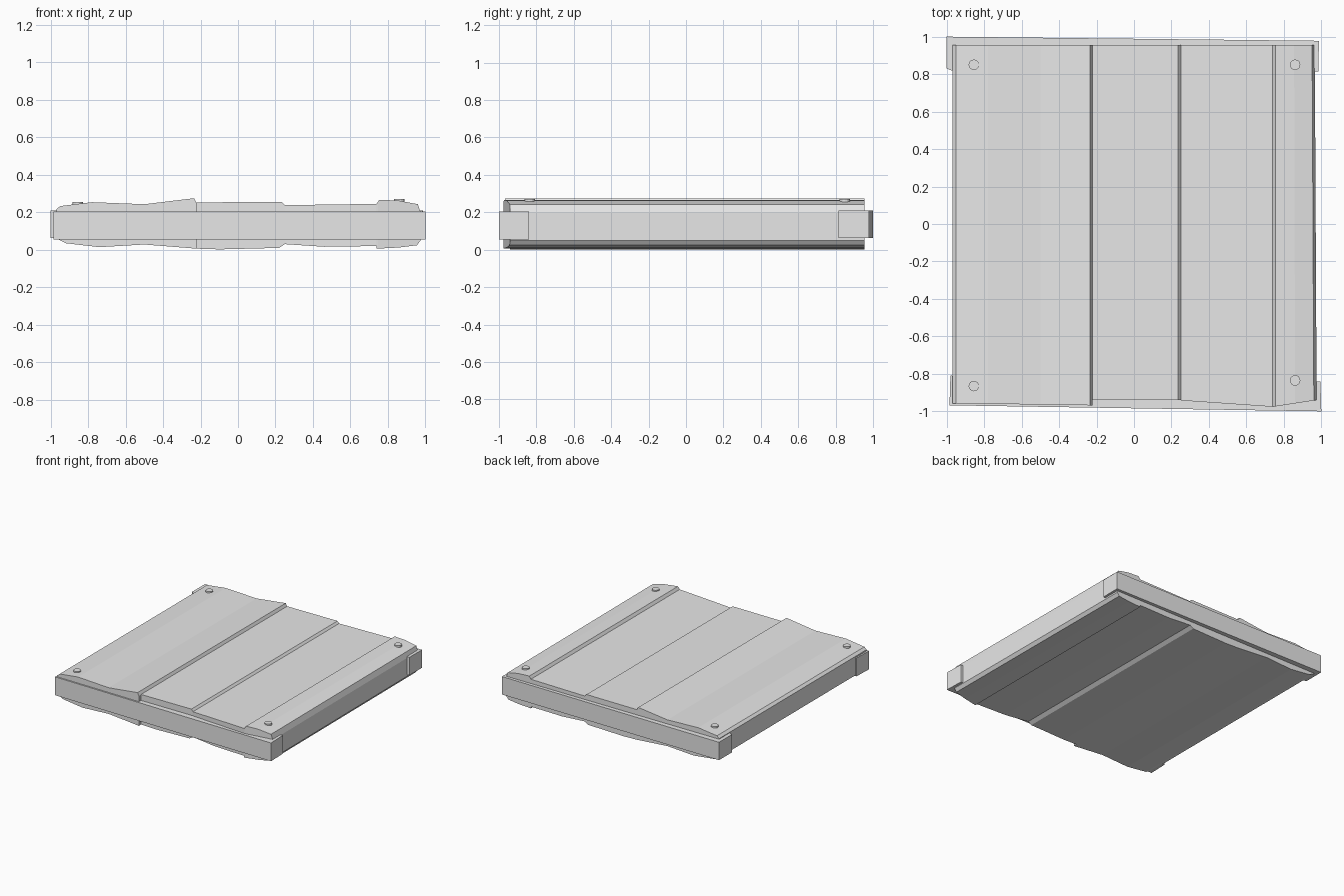
import bpy, bmesh

cube = bpy.data.objects.get("Cube")
if cube:
    bpy.data.objects.remove(cube, do_unlink=True)

grey = bpy.data.materials.new("plain_grey")
grey.use_nodes = True
grey.diffuse_color = (0.8, 0.8, 0.8, 1)
grey.node_tree.nodes["Principled BSDF"].inputs["Base Color"].default_value = (0.8, 0.8, 0.8, 1)


def loft(name, start, end):
    """Solid between two matching loops of points."""
    bm = bmesh.new()
    a = [bm.verts.new(p) for p in start]
    b = [bm.verts.new(p) for p in end]
    bm.faces.new(a)
    bm.faces.new(b)
    for i in range(len(a)):
        j = (i + 1) % len(a)
        bm.faces.new((a[i], a[j], b[j], b[i]))
    bmesh.ops.recalc_face_normals(bm, faces=bm.faces)
    mesh = bpy.data.meshes.new(name)
    bm.to_mesh(mesh)
    bm.free()
    mesh.materials.append(grey)
    obj = bpy.data.objects.new(name, mesh)
    bpy.context.collection.objects.link(obj)
    return obj


def plank(name, top, bottom, y_left, y_right, back=0.955, skew=0.0):
    """Board along y from an xz profile; its front end may be cut at an angle."""
    profile = top + bottom[::-1]
    xs = [p[0] for p in profile]
    lo, hi = min(xs), max(xs)

    def front_y(x):
        return y_left + (y_right - y_left) * (x - lo) / (hi - lo)

    start = [(x, front_y(x), z) for x, z in profile]
    end = [(x - skew * (x - lo) / (hi - lo), back, z) for x, z in profile]
    return loft(name, start, end)


def beam(name, outline, low, high):
    """End beam from its plan outline."""
    return loft(name, [(x, y, low) for x, y in outline], [(x, y, high) for x, y in outline])


# Four worn boards
plank("wide_left_board",
      [(-0.97, 0.215), (-0.95, 0.233), (-0.78, 0.254), (-0.5, 0.243), (-0.235, 0.275), (-0.222, 0.252)],
      [(-0.97, 0.06), (-0.92, 0.035), (-0.74, 0.014), (-0.5, 0.028), (-0.222, 0.006)],
      -0.957, -0.968)
plank("middle_left_board",
      [(-0.222, 0.253), (0.235, 0.255), (0.25, 0.238)],
      [(-0.222, 0.006), (-0.1, 0.002), (0.22, 0.01), (0.25, 0.03)],
      -0.94, -0.94)
plank("middle_right_board",
      [(0.25, 0.238), (0.745, 0.245)],
      [(0.25, 0.03), (0.46, 0.016), (0.745, 0.02)],
      -0.942, -0.976)
plank("right_edge_board",
      [(0.74, 0.245), (0.755, 0.267), (0.86, 0.262), (0.96, 0.243), (0.975, 0.2)],
      [(0.74, 0.006), (0.86, 0.012), (0.955, 0.024), (0.975, 0.05)],
      -0.976, -0.94, skew=0.01)

# Slightly crooked beams across the board ends
beam("front_beam", [(-0.985, -0.968), (1.0, -1.0), (0.995, -0.84), (-0.98, -0.81)], 0.054, 0.204)
beam("back_beam", [(-1.0, 1.0), (0.987, 0.978), (0.985, 0.815), (-0.975, 0.82), (-1.0, 0.83)], 0.063, 0.21)

# Nail heads near the corners
for name, x, y, top in (("back_left_nail", 0.86, 0.85, 0.272),
                        ("back_right_nail", -0.855, 0.85, 0.256),
                        ("front_left_nail", 0.86, -0.835, 0.272),
                        ("front_right_nail", -0.855, -0.865, 0.256)):
    bpy.ops.mesh.primitive_cylinder_add(vertices=16, radius=0.028, depth=0.03,
                                        location=(x, y, top - 0.015))
    nail = bpy.context.object
    nail.name = name
    nail.data.materials.append(grey)
